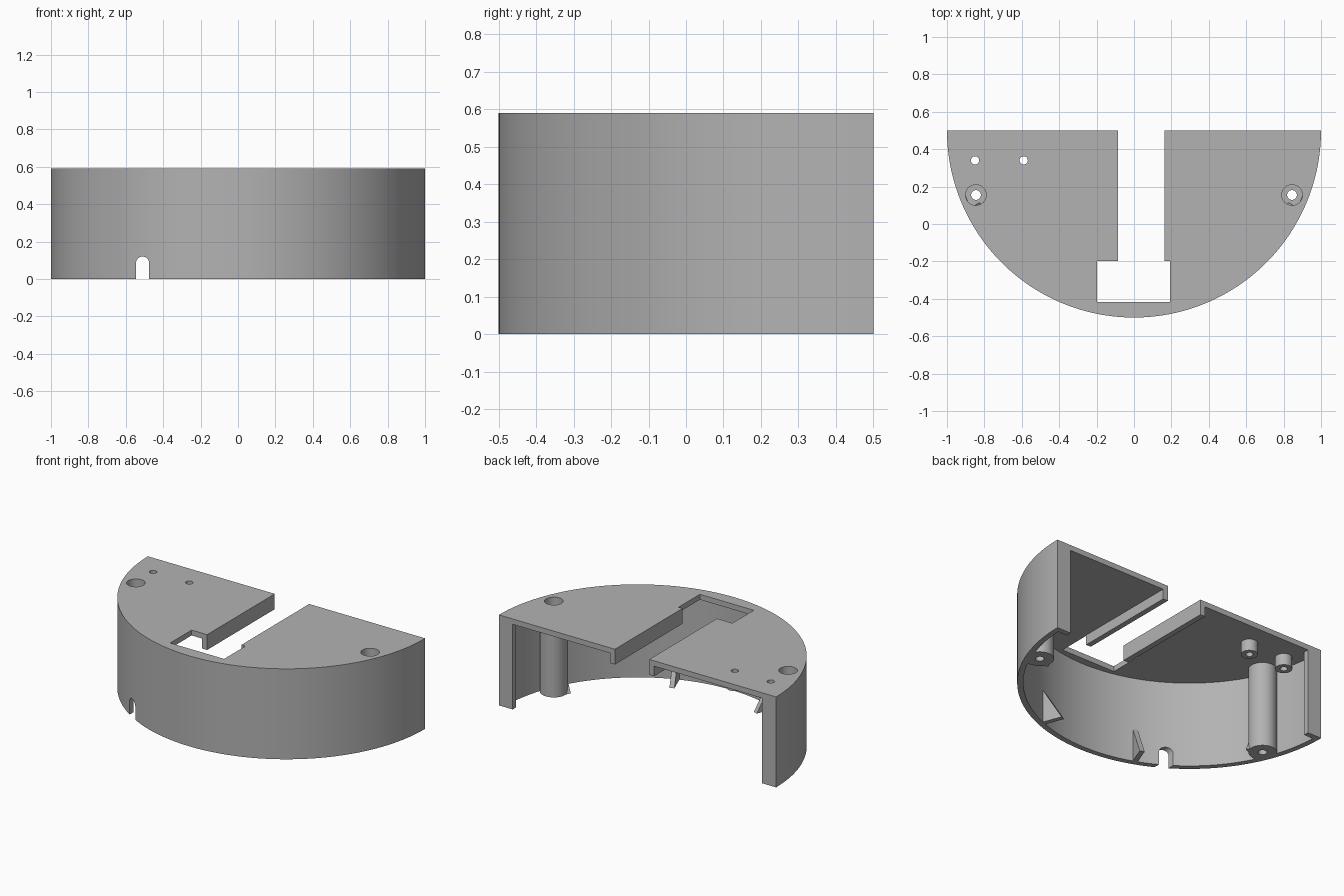
import bpy
import math
from mathutils import Matrix

cube = bpy.data.objects.get("Cube")
if cube:
    bpy.data.objects.remove(cube, do_unlink=True)

H, BACK, WALL = 0.59, 0.5, 0.035
UNDER = H - WALL

grey = bpy.data.materials.new("plain grey")
grey.use_nodes = True
COLOR = (0.45, 0.45, 0.45, 1)
grey.diffuse_color = COLOR
grey.node_tree.nodes["Principled BSDF"].inputs["Base Color"].default_value = COLOR


def prism(name, outline, low, high):
    """Extrude a counter-clockwise outline from low to high."""
    n = len(outline)
    verts = [(x, y, z) for z in (low, high) for x, y in outline]
    faces = [tuple(reversed(range(n))), tuple(range(n, 2 * n))]
    faces += [(i, (i + 1) % n, (i + 1) % n + n, i + n) for i in range(n)]
    mesh = bpy.data.meshes.new(name)
    mesh.from_pydata(verts, [], faces)
    mesh.materials.append(grey)
    obj = bpy.data.objects.new(name, mesh)
    bpy.context.collection.objects.link(obj)
    return obj


def box(name, x0, x1, y0, y1, z0, z1):
    return prism(name, [(x0, y0), (x1, y0), (x1, y1), (x0, y1)], z0, z1)


def cylinder(name, x, y, r, z0, z1, n=48):
    ring = [(x + r * math.cos(math.tau * i / n), y + r * math.sin(math.tau * i / n))
            for i in range(n)]
    return prism(name, ring, z0, z1)


def half_disc(r, back, n=120):
    """Arc around the middle of the back edge, closed by a straight back."""
    a = math.asin((BACK - back) / r)
    return [(-r * math.cos(t), BACK - r * math.sin(t))
            for t in (a + (math.pi - 2 * a) * i / n for i in range(n + 1))]


def activate(obj):
    bpy.ops.object.select_all(action='DESELECT')
    obj.select_set(True)
    bpy.context.view_layer.objects.active = obj


def cut(obj, cutters):
    activate(obj)
    for c in cutters:
        mod = obj.modifiers.new("cut", 'BOOLEAN')
        mod.operation = 'DIFFERENCE'
        mod.solver = 'EXACT'
        mod.object = c
        bpy.ops.object.modifier_apply(modifier=mod.name)
    for c in cutters:
        bpy.data.objects.remove(c, do_unlink=True)


def smooth(obj):
    activate(obj)
    bpy.ops.object.shade_smooth_by_angle(angle=math.radians(30))


BOSSES = {"left": (0.845, 0.155), "right": (-0.845, 0.155)}
STANDOFFS = {"outer": (-0.85, 0.34), "inner": (-0.59, 0.34)}

# Half-round shell: hollow below, open at the back between two end lips
shell = prism("shell", half_disc(1, BACK), 0, H)
cutters = [
    prism("hollow", half_disc(1 - WALL, BACK - WALL), -0.1, UNDER),
    box("back_opening", -0.9, 0.9, 0.4, 0.6, -0.1, UNDER),
    box("slot", -0.085, 0.163, -0.25, 0.6, 0.4, 0.7),
    box("window", -0.197, 0.192, -0.417, -0.197, 0.4, 0.7),
]
cutters += [cylinder("recess", x, y, 0.055, 0.3, 0.7) for x, y in BOSSES.values()]
cutters += [cylinder("hole", x, y, 0.022, 0.3, 0.7) for x, y in STANDOFFS.values()]

# Arched cable notch at the foot of the front wall
R = 0.035
arch = [(-R, -0.1), (R, -0.1)]
arch += [(R * math.cos(math.pi * i / 16), 0.085 + R * math.sin(math.pi * i / 16))
         for i in range(17)]
notch = prism("notch", arch, 0, 0.5)
notch.data.transform(Matrix.Translation((-0.51, -0.1, 0)) @ Matrix.Rotation(math.pi / 2, 4, 'X'))
cutters.append(notch)
cut(shell, cutters)
smooth(shell)

# Flanges hanging along both sides of the slot
for side, x in (("left", 0.163), ("right", -0.085 - WALL)):
    box(side + "_slot_flange", x, x + WALL, -0.197, BACK, H - 0.1, UNDER + 0.01)

# Full-height screw bosses with a deep recess and a through hole
for side, (x, y) in BOSSES.items():
    boss = cylinder(side + "_screw_boss", x, y, 0.083, 0, H - 0.005, 64)
    cut(boss, [cylinder("recess", x, y, 0.055, 0.12, 0.7),
               cylinder("hole", x, y, 0.026, -0.1, 0.3)])
    smooth(boss)

# Short hollow standoffs under the plate
for place, (x, y) in STANDOFFS.items():
    post = cylinder(place + "_standoff", x, y, 0.05, UNDER - 0.075, H - 0.01)
    cut(post, [cylinder("hole", x, y, 0.022, 0.3, 0.7)])
    smooth(post)

# Triangular gussets at the foot of the inner wall
for i, degrees in enumerate((-64, -21, 21, 64)):
    rib = prism("gusset_%d" % (i + 1), [(-0.98, 0), (-0.84, 0), (-0.98, 0.24)], -0.015, 0.015)
    turn = Matrix.Rotation(math.radians(degrees + 90), 4, 'Z')
    rib.data.transform(Matrix.Translation((0, BACK, 0)) @ turn @ Matrix.Rotation(math.pi / 2, 4, 'X'))
